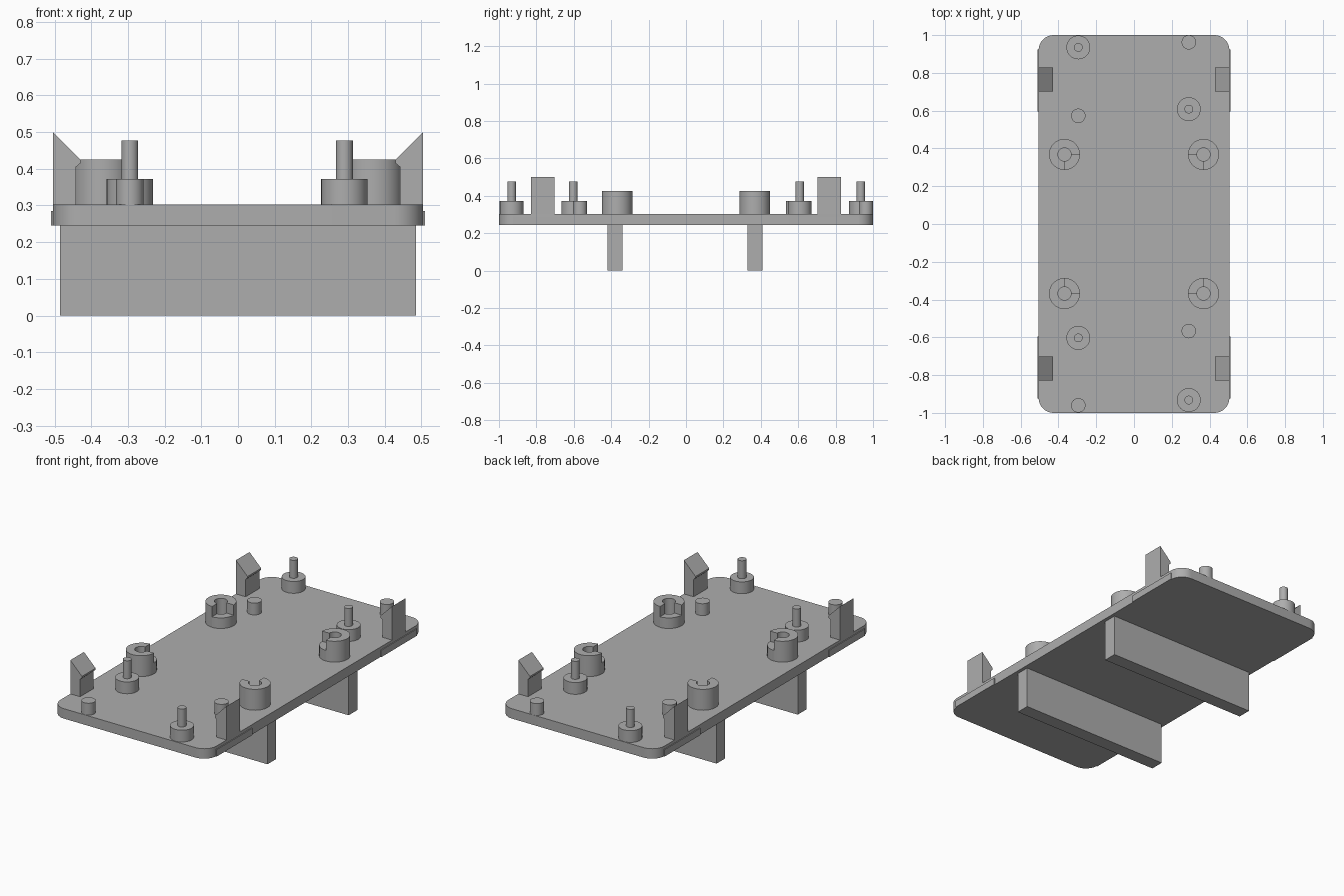
import bpy, bmesh
from math import cos, sin, pi, radians
from mathutils import Vector

cube = bpy.data.objects.get("Cube")
if cube:
    bpy.data.objects.remove(cube, do_unlink=True)

grey = bpy.data.materials.new("mid grey plastic")
grey.use_nodes = True
grey.diffuse_color = (0.42, 0.42, 0.42, 1)
grey.node_tree.nodes["Principled BSDF"].inputs["Base Color"].default_value = grey.diffuse_color

BOTTOM, TOP = 0.245, 0.303   # plate faces
POST_TOP = 0.372


def prism(bm, outline, direction):
    """Extrude a closed outline along a direction."""
    face = bm.faces.new([bm.verts.new(p) for p in outline])
    new = bmesh.ops.extrude_face_region(bm, geom=[face])["geom"]
    verts = [v for v in new if isinstance(v, bmesh.types.BMVert)]
    bmesh.ops.translate(bm, verts=verts, vec=Vector(direction))


def arc(x, y, r, start, end, steps, z):
    angles = [radians(start + (end - start) * i / steps) for i in range(steps + 1)]
    return [(x + r * cos(a), y + r * sin(a), z) for a in angles]


def disc(bm, x, y, r, z0, z1):
    prism(bm, arc(x, y, r, 0, 360, 40, z0)[:-1], (0, 0, z1 - z0))


def ring_sector(bm, x, y, start, end, z0, z1, steps):
    outline = arc(x, y, 0.082, start, end, steps, z0) + arc(x, y, 0.035, end, start, steps, z0)
    prism(bm, outline, (0, 0, z1 - z0))


def box(bm, x0, x1, y0, y1, z0, z1):
    prism(bm, [(x0, y0, z0), (x1, y0, z0), (x1, y1, z0), (x0, y1, z0)], (0, 0, z1 - z0))


def finish(name, bm):
    bmesh.ops.recalc_face_normals(bm, faces=bm.faces)
    mesh = bpy.data.meshes.new(name)
    bm.to_mesh(mesh)
    bm.free()
    mesh.materials.append(grey)
    obj = bpy.data.objects.new(name, mesh)
    bpy.context.collection.objects.link(obj)
    bpy.ops.object.select_all(action="DESELECT")
    obj.select_set(True)
    bpy.context.view_layer.objects.active = obj
    bpy.ops.object.shade_smooth_by_angle(angle=radians(35))


# Base plate with rounded corners
bm = bmesh.new()
r = 0.08
outline = []
for i, (sx, sy) in enumerate([(1, 1), (-1, 1), (-1, -1), (1, -1)]):
    outline += arc(sx * (0.505 - r), sy * (1 - r), r, i * 90, i * 90 + 90, 10, BOTTOM)
prism(bm, outline, (0, 0, TOP - BOTTOM))
finish("base_plate", bm)

for sx, side in ((1, "left"), (-1, "right")):
    for sy, end in ((1, "back"), (-1, "front")):
        tag = end + "_" + side

        # Thin lip along the plate edge
        bm = bmesh.new()
        box(bm, sx * 0.5, sx * 0.51, sy * 0.595, sy * 0.925, BOTTOM, 0.285)
        finish("edge_lip_" + tag, bm)

        # Snap hook with a sloped inward barb
        bm = bmesh.new()
        profile = [(0.505, TOP - 0.01), (0.505, 0.5), (0.43, 0.425),
                   (0.43, 0.415), (0.442, 0.405), (0.442, TOP - 0.01)]
        prism(bm, [(sx * x, sy * 0.702, z) for x, z in profile], (0, sy * 0.126, 0))
        finish("snap_hook_" + tag, bm)

        # Hollow boss, lower in the quarter facing the centre
        bm = bmesh.new()
        x, y = sx * 0.368, sy * 0.368
        notch = {(1, 1): 180, (-1, 1): 270, (-1, -1): 0, (1, -1): 90}[sx, sy]
        ring_sector(bm, x, y, notch + 90, notch + 360, TOP - 0.01, 0.425, 30)
        ring_sector(bm, x, y, notch, notch + 90, TOP - 0.01, 0.365, 10)
        finish("notched_boss_" + tag, bm)

# Stepped locating posts
for i, (x, y) in enumerate([(-0.295, 0.935), (0.29, 0.608), (-0.295, -0.603), (0.29, -0.932)]):
    bm = bmesh.new()
    disc(bm, x, y, 0.063, TOP - 0.01, POST_TOP)
    disc(bm, x, y, 0.023, POST_TOP - 0.01, 0.477)
    finish("pin_post_%d" % (i + 1), bm)

# Short plain pegs
for i, (x, y) in enumerate([(0.29, 0.962), (-0.295, 0.573), (0.29, -0.567), (-0.295, -0.96)]):
    bm = bmesh.new()
    disc(bm, x, y, 0.038, TOP - 0.01, POST_TOP)
    finish("short_peg_%d" % (i + 1), bm)

# Cross ribs under the plate
for name, y in (("front_rib", -0.38), ("back_rib", 0.37)):
    bm = bmesh.new()
    box(bm, -0.485, 0.485, y - 0.04, y + 0.04, 0, BOTTOM + 0.01)
    finish(name, bm)
